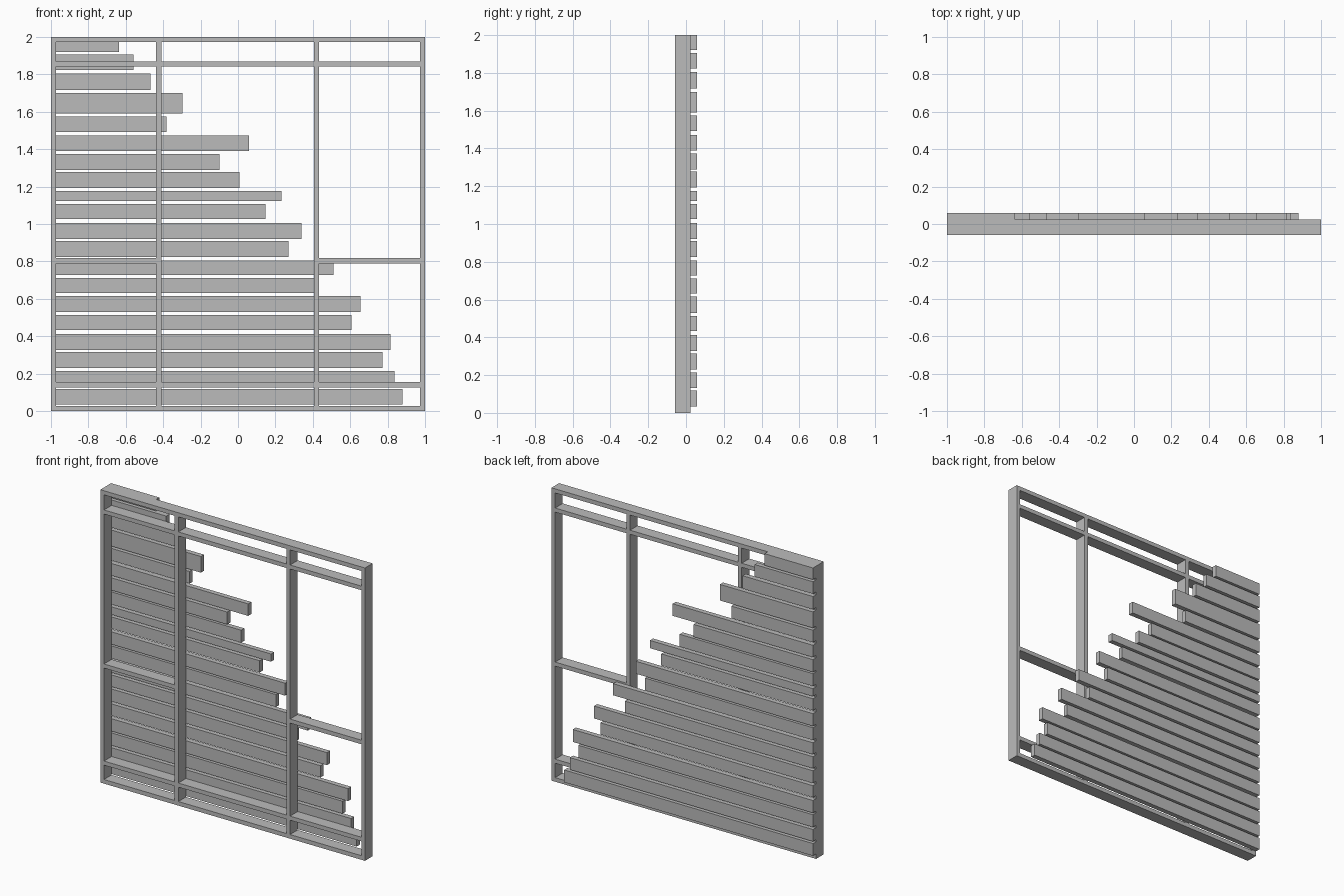
import bpy
import bmesh

default_cube = bpy.data.objects.get("Cube")
if default_cube:
    bpy.data.objects.remove(default_cube, do_unlink=True)

# Single grey material
grey = bpy.data.materials.new("plain_grey")
grey.use_nodes = True
colour = (0.5, 0.5, 0.5, 1.0)
grey.diffuse_color = colour
grey.node_tree.nodes["Principled BSDF"].inputs["Base Color"].default_value = colour

FRONT, JOINT, BACK = -0.058, 0.024, 0.058   # depth of frame front, frame back, board back
BEAM = 0.028                                # beam thickness


def box(name, x_range, y_range, z_range):
    """Add a flat-faced box spanning the given ranges."""
    bm = bmesh.new()
    bmesh.ops.create_cube(bm, size=1.0)
    ranges = (x_range, y_range, z_range)
    for vert in bm.verts:
        for axis, (low, high) in enumerate(ranges):
            vert.co[axis] = high if vert.co[axis] > 0 else low
    mesh = bpy.data.meshes.new(name)
    bm.to_mesh(mesh)
    bm.free()
    mesh.materials.append(grey)
    obj = bpy.data.objects.new(name, mesh)
    bpy.context.collection.objects.link(obj)
    return obj


def beam(name, x_range, z_range):
    return box(name, x_range, (FRONT, JOINT), z_range)


# Outer frame: top and bottom plates with the uprights between them
beam("bottom_plate", (-1, 1), (0, BEAM))
beam("top_plate", (-1, 1), (2 - BEAM, 2))
uprights = {
    "right_end_stud": -1,
    "right_inner_stud": -0.438,
    "left_inner_stud": 0.406,
    "left_end_stud": 1 - BEAM,
}
for name, x in uprights.items():
    beam(name, (x, x + BEAM), (BEAM, 2 - BEAM))

# Short rails between neighbouring uprights; the middle bay has no mid rail
edges = list(uprights.values())
bays = dict(zip(("right", "middle", "left"), zip(edges, edges[1:])))
rail_heights = {"lower": 0.126, "mid": 0.789, "upper": 1.841}
for bay, (start, end) in bays.items():
    for level, z in rail_heights.items():
        if (bay, level) != ("middle", "mid"):
            beam(f"{bay}_{level}_rail", (start + BEAM, end), (z, z + BEAM))

# Stepped cladding boards on the back, bottom to top: (lower edge, upper edge, end)
boards = [
    (0.034, 0.118, 0.88), (0.132, 0.214, 0.837), (0.23, 0.315, 0.773),
    (0.327, 0.412, 0.815), (0.433, 0.513, 0.607), (0.53, 0.615, 0.655),
    (0.631, 0.711, 0.42), (0.727, 0.806, 0.51), (0.824, 0.909, 0.27),
    (0.92, 1.005, 0.339), (1.027, 1.107, 0.147), (1.123, 1.176, 0.232),
    (1.193, 1.278, 0.007), (1.289, 1.374, -0.099), (1.39, 1.472, 0.06),
    (1.492, 1.575, -0.383), (1.59, 1.7, -0.297), (1.717, 1.805, -0.468),
    (1.823, 1.906, -0.559), (1.92, 2, -0.635),
]
for number, (low, high, end) in enumerate(boards, start=1):
    box(f"cladding_board_{number}", (-1, end), (JOINT, BACK), (low, high))
